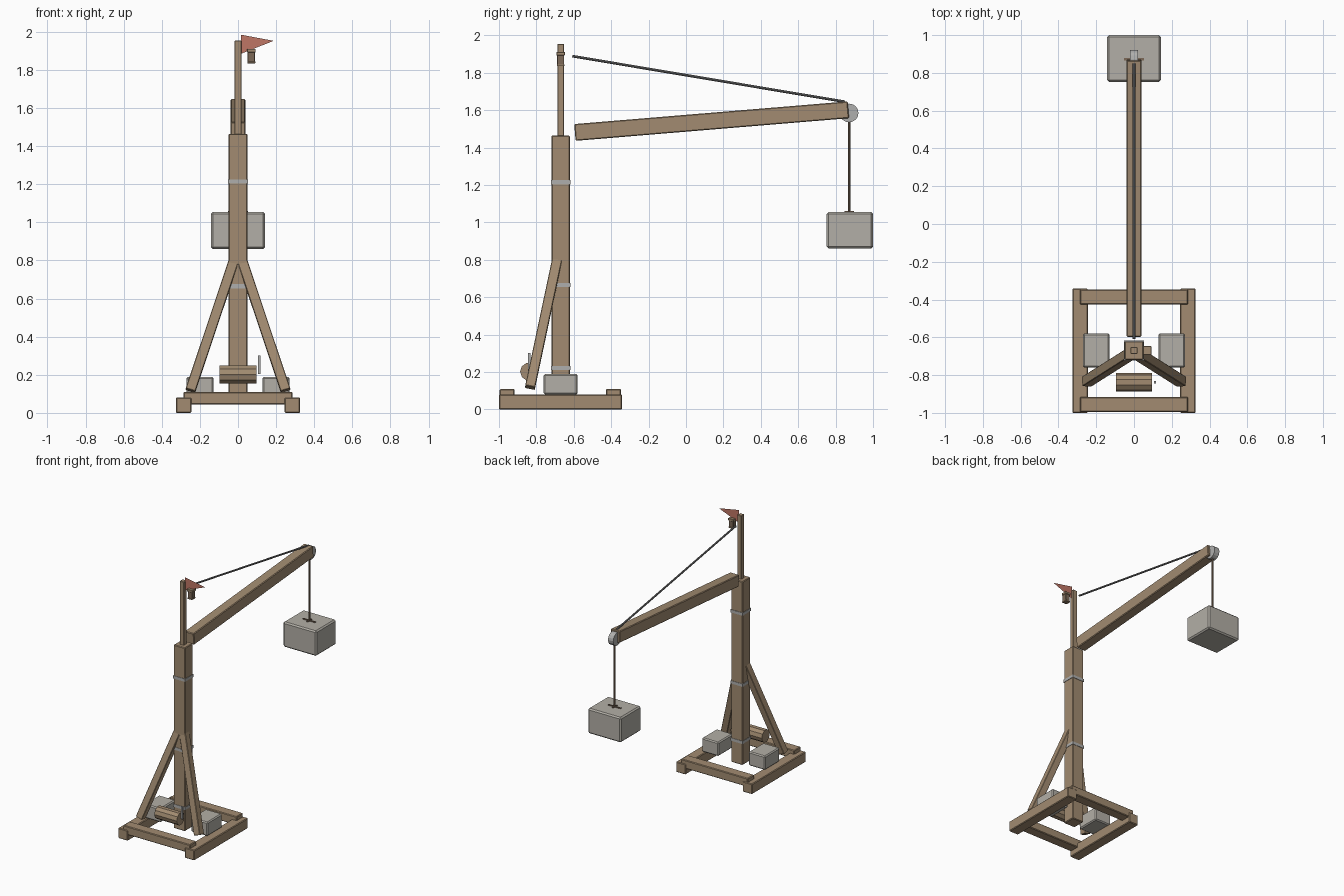
import bpy, bmesh
from mathutils import Vector, Matrix

if "Cube" in bpy.data.objects:
    bpy.data.objects.remove(bpy.data.objects["Cube"])


def material(name, r, g, b):
    m = bpy.data.materials.new(name)
    m.use_nodes = True
    m.diffuse_color = (r, g, b, 1)
    m.node_tree.nodes["Principled BSDF"].inputs["Base Color"].default_value = (r, g, b, 1)
    return m


wood = material("wood", 0.36, 0.26, 0.165)
stone = material("stone", 0.45, 0.43, 0.385)
iron = material("iron", 0.43, 0.43, 0.42)
cable_grey = material("cable grey", 0.20, 0.20, 0.20)
rope_brown = material("rope brown", 0.20, 0.14, 0.095)
red = material("flag red", 0.52, 0.18, 0.13)


def finish(name, bm, mat, bevel=0):
    mesh = bpy.data.meshes.new(name)
    bm.to_mesh(mesh)
    bm.free()
    ob = bpy.data.objects.new(name, mesh)
    bpy.context.collection.objects.link(ob)
    mesh.materials.append(mat)
    if bevel:
        mod = ob.modifiers.new("Bevel", "BEVEL")
        mod.width = bevel
        mod.segments = 1
    return ob


def box(name, center, size, mat, bevel=0.005):
    bm = bmesh.new()
    bmesh.ops.create_cube(bm, size=1, matrix=Matrix.Translation(center) @ Matrix.Diagonal((*size, 1)))
    return finish(name, bm, mat, bevel)


def along(a, b):
    """Frame at the middle of a-b with its z axis along the line, plus the length."""
    a, b = Vector(a), Vector(b)
    turn = Vector((0, 0, 1)).rotation_difference(b - a)
    return Matrix.Translation((a + b) / 2) @ turn.to_matrix().to_4x4(), (b - a).length


def beam(name, a, b, width, height, mat, bevel=0.005):
    frame, length = along(a, b)
    bm = bmesh.new()
    bmesh.ops.create_cube(bm, size=1, matrix=frame @ Matrix.Diagonal((width, height, length, 1)))
    return finish(name, bm, mat, bevel)


def rod(name, a, b, radius, mat, sides=8):
    frame, length = along(a, b)
    bm = bmesh.new()
    bmesh.ops.create_cone(bm, cap_ends=True, segments=sides, radius1=radius,
                          radius2=radius, depth=length, matrix=frame)
    return finish(name, bm, mat)


MAST_Y = -0.67
TIP_Y = 0.872

# Base frame: two long rails under two cross beams
for side, s in (("left", 1), ("right", -1)):
    box(side + "_base_rail", (s * 0.285, -0.671, 0.04), (0.082, 0.658, 0.08), wood)
    # Ballast stones and diagonal braces
    box(side + "_ballast", (s * 0.2, -0.67, 0.135), (0.142, 0.182, 0.108), stone, 0.008)
    beam(side + "_brace", (s * 0.25, -0.834, 0.117), (s * 0.018, -0.687, 0.81), 0.053, 0.053, wood, 0.003)
for name, y in (("front", -0.956), ("back", -0.387)):
    box(name + "_cross_beam", (0, y, 0.077), (0.572, 0.08, 0.066), wood)

# Mast, iron bands and top pole
box("mast", (0, MAST_Y, 0.755), (0.098, 0.098, 1.42), wood)
for i, z in enumerate((0.222, 0.665, 1.215)):
    box("mast_band_%d" % (i + 1), (0, MAST_Y, z), (0.104, 0.104, 0.022), iron, 0)
box("top_pole", (0, MAST_Y, 1.705), (0.036, 0.036, 0.5), wood, 0.003)

# Boom with its tip wheel
beam("boom", (0, -0.594, 1.481), (0, 0.868, 1.602), 0.078, 0.09, wood)
rod("tip_wheel", (-0.022, TIP_Y, 1.585), (0.022, TIP_Y, 1.585), 0.05, iron, 16)

# Stay cable, hoist rope and sling
rod("stay_cable", (0, -0.608, 1.889), (0, 0.85, 1.645), 0.007, cable_grey)
rod("hoist_rope", (0, TIP_Y, 1.05), (0, TIP_Y, 1.56), 0.007, rope_brown)
box("sling_cross", (0, TIP_Y, 1.056), (0.106, 0.011, 0.01), rope_brown, 0)
box("sling_length", (0, TIP_Y, 1.056), (0.011, 0.05, 0.01), rope_brown, 0)

# Hanging stone block
box("stone_load", (0, 0.876, 0.958), (0.284, 0.248, 0.194), stone, 0.01)

# Winch drum and crank
rod("winch_drum", (-0.096, -0.838, 0.202), (0.096, -0.838, 0.202), 0.049, wood, 10)
box("winch_crank", (0.111, -0.838, 0.253), (0.012, 0.014, 0.096), iron, 0)

# Pennant: a single sheet of cloth
bm = bmesh.new()
bm.faces.new([bm.verts.new((x, MAST_Y, z)) for x, z in ((0.016, 1.985), (0.016, 1.885), (0.187, 1.953))])
finish("pennant", bm, red)

# Hanging lantern below the pennant
box("lantern_body", (0.07, MAST_Y, 1.868), (0.038, 0.038, 0.066), rope_brown, 0.002)
box("lantern_cap", (0.07, MAST_Y, 1.902), (0.046, 0.046, 0.018), wood, 0.002)
box("lantern_foot", (0.07, MAST_Y, 1.84), (0.042, 0.042, 0.01), wood, 0.002)
